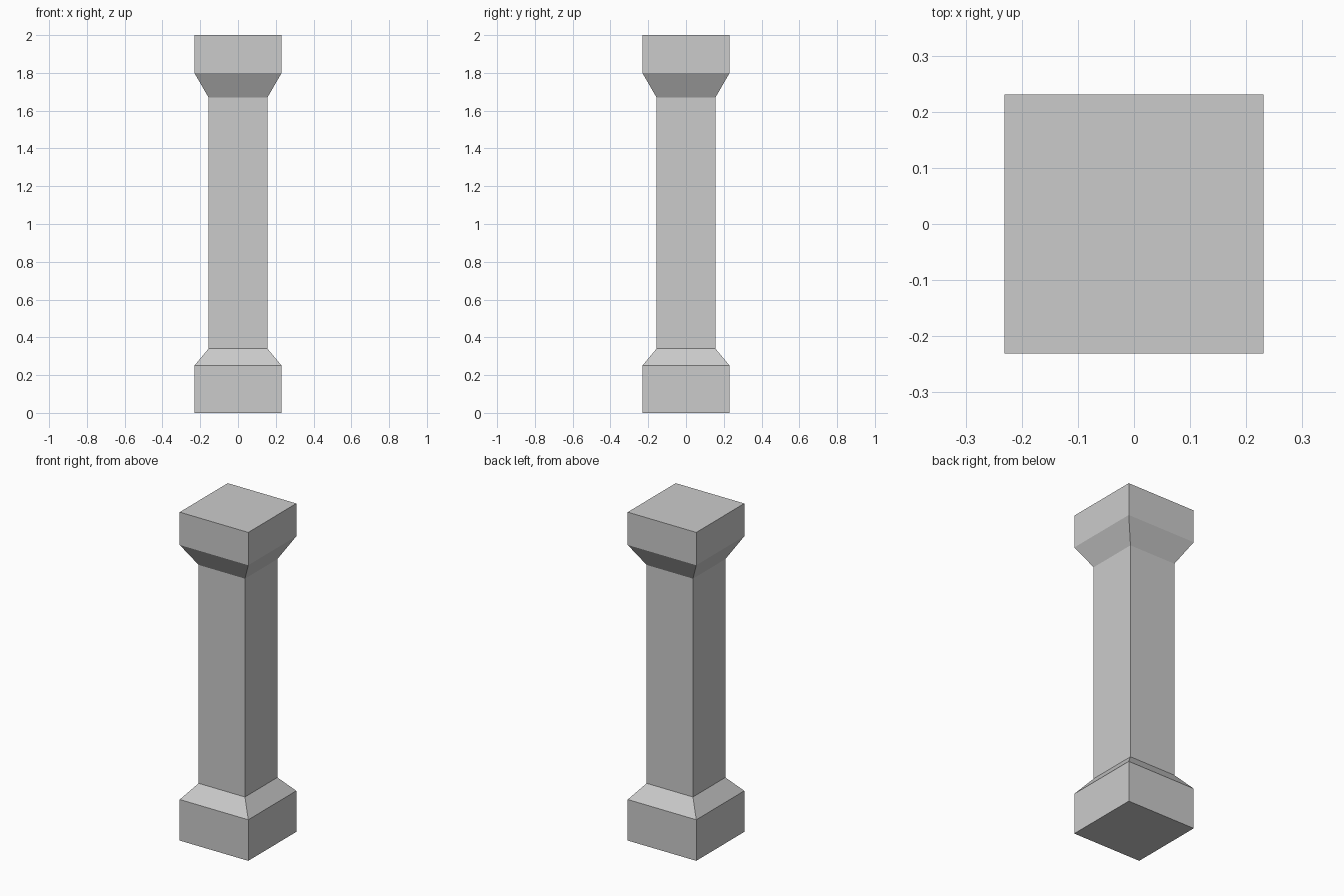
import bpy, bmesh

if "Cube" in bpy.data.objects:
    bpy.data.objects.remove(bpy.data.objects["Cube"])

# Square column profile: (half width, height), bottom to top
PROFILE = [(0.231, 0.0), (0.231, 0.25), (0.156, 0.34),
           (0.156, 1.67), (0.231, 1.80), (0.231, 2.0)]
CORNERS = [(-1, -1), (1, -1), (1, 1), (-1, 1)]

bm = bmesh.new()
rings = [[bm.verts.new((sx * w, sy * w, z)) for sx, sy in CORNERS]
         for w, z in PROFILE]

# Plinth, shaft and capital sides
for low, high in zip(rings, rings[1:]):
    for i in range(4):
        j = (i + 1) % 4
        bm.faces.new((low[i], low[j], high[j], high[i]))

# Bottom and top caps
bm.faces.new(rings[0][::-1])
bm.faces.new(rings[-1])
bmesh.ops.recalc_face_normals(bm, faces=bm.faces)

mesh = bpy.data.meshes.new("square_column")
bm.to_mesh(mesh)
bm.free()
column = bpy.data.objects.new("square_column", mesh)
bpy.context.collection.objects.link(column)
